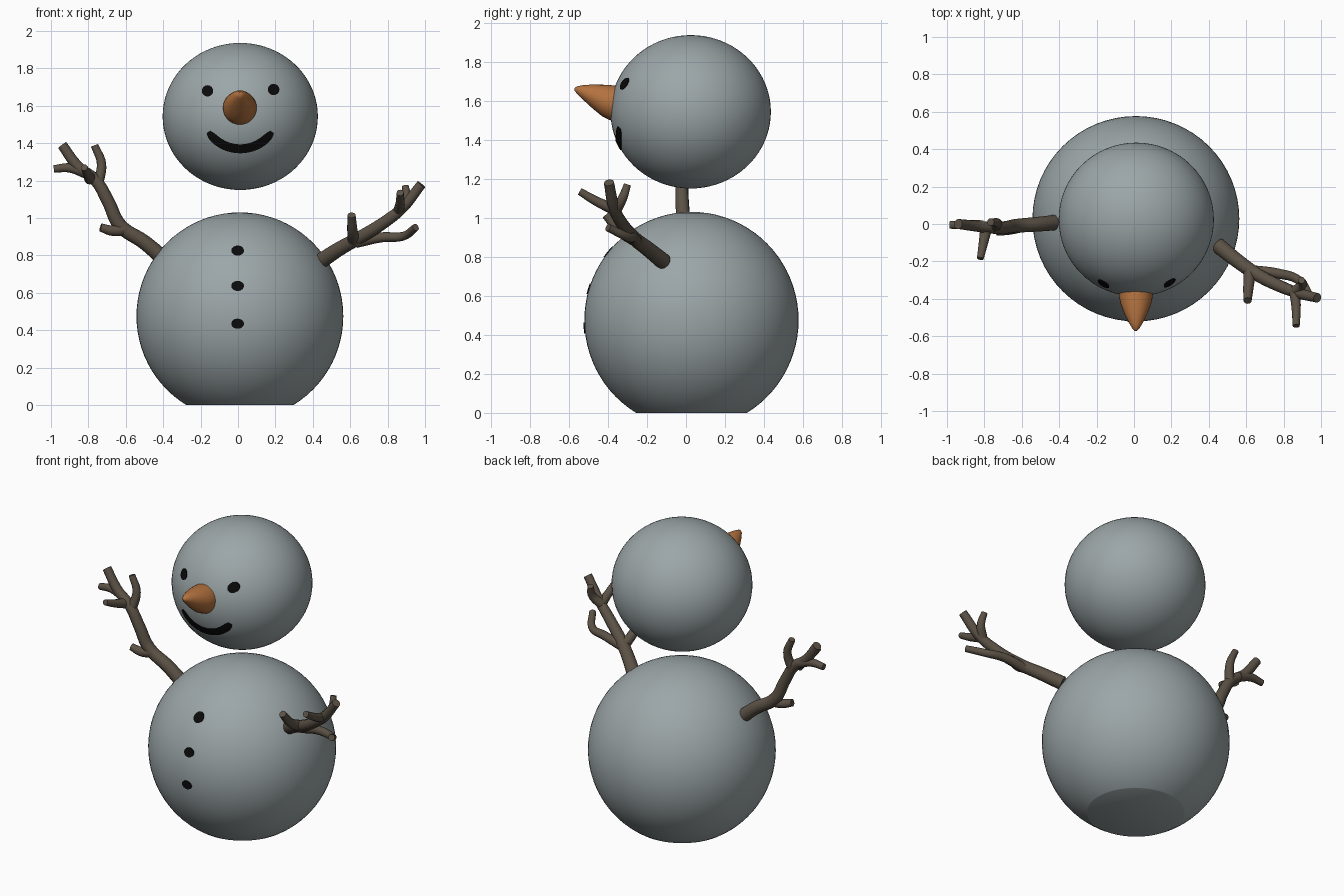
import bpy, bmesh, math
from mathutils import Vector, Matrix

if "Cube" in bpy.data.objects:
    bpy.data.objects.remove(bpy.data.objects["Cube"])


def material(name, rgb):
    m = bpy.data.materials.new(name)
    m.diffuse_color = (*rgb, 1)
    m.use_nodes = True
    m.node_tree.nodes["Principled BSDF"].inputs["Base Color"].default_value = m.diffuse_color
    return m


SNOW = material("pale grey snow", (0.33, 0.38, 0.39))
ORANGE = material("carrot orange", (0.46, 0.17, 0.05))
BARK = material("bark brown", (0.105, 0.083, 0.06))
COAL = material("coal black", (0.003, 0.003, 0.003))

BODY = (Vector((0.01, 0.028, 0.475)), Vector((0.553, 0.549, 0.555)))
HEAD = (Vector((0.012, 0.024, 1.543)), Vector((0.415, 0.411, 0.393)))


def finish(name, bm, mat):
    bmesh.ops.recalc_face_normals(bm, faces=bm.faces)
    me = bpy.data.meshes.new(name)
    bm.to_mesh(me)
    bm.free()
    me.materials.append(mat)
    ob = bpy.data.objects.new(name, me)
    bpy.context.collection.objects.link(ob)
    smooth(ob)
    return ob


def smooth(ob):
    bpy.ops.object.select_all(action='DESELECT')
    ob.select_set(True)
    bpy.context.view_layer.objects.active = ob
    bpy.ops.object.shade_smooth_by_angle(angle=math.radians(50))


def snowball(name, ball, cut_floor=False):
    c, r = ball
    bm = bmesh.new()
    bmesh.ops.create_uvsphere(bm, u_segments=64, v_segments=40, radius=1,
                              matrix=Matrix.Translation(c) @ Matrix.Diagonal((*r, 1)))
    if cut_floor:
        res = bmesh.ops.bisect_plane(bm, geom=bm.verts[:] + bm.edges[:] + bm.faces[:],
                                     plane_co=(0, 0, 0), plane_no=(0, 0, -1), clear_outer=True)
        edges = [e for e in res['geom_cut'] if isinstance(e, bmesh.types.BMEdge)]
        bmesh.ops.contextual_create(bm, geom=edges)
    return finish(name, bm, SNOW)


snowball("body", BODY, True)
snowball("head", HEAD)


# Thin coal plates laid on the front of a snowball
def on_ball(ball, x, z, lift):
    c, r = ball
    u, w = (x - c.x) / r.x, (z - c.z) / r.z
    return Vector((x, c.y - r.y * math.sqrt(max(0, 1 - u * u - w * w)) - lift, z))


def plate(name, ball, rows):
    """rows: outline points in pairs (x, z), outer and inner side of a strip"""
    bm = bmesh.new()
    layers = []
    for lift in (0.005, -0.003):
        layers.append([[bm.verts.new(on_ball(ball, x, z, lift)) for x, z in row] for row in rows])
    f, b = layers
    n, m = len(rows), len(rows[0])
    for i in range(n - 1):
        for j in range(m - 1):
            for L in (f, b):
                bm.faces.new((L[i][j], L[i][j + 1], L[i + 1][j + 1], L[i + 1][j]))
    rim = [(i, 0) for i in range(n)] + [(n - 1, j) for j in range(1, m)]
    rim += [(i, m - 1) for i in range(n - 2, -1, -1)] + [(0, j) for j in range(m - 2, 0, -1)]
    for (i, j), (k, l) in zip(rim, rim[1:] + rim[:1]):
        bm.faces.new((f[i][j], f[k][l], b[k][l], b[i][j]))
    return finish(name, bm, COAL)


def dot(name, ball, x, z, rx, rz):
    rows = []
    for i in range(13):
        a = math.pi * (0.03 + 0.94 * i / 12)
        rows.append([(x - rx * math.cos(a), z + s * rz * math.sin(a)) for s in (1, 0, -1)])
    plate(name, ball, rows)


dot("left_eye", HEAD, -0.163, 1.68, 0.03, 0.03)
dot("right_eye", HEAD, 0.19, 1.687, 0.031, 0.03)
for i, z in enumerate((0.826, 0.637, 0.435)):
    dot(f"button_{i + 1}", BODY, -0.002, z, 0.034, 0.027)

# Mouth: smiling arc with rounded ends
rows = []
for i in range(33):
    t = -1 + i / 16
    a = math.radians(56) * t
    w = 0.024 * max(0.25, 1 - abs(t) ** 10) ** 0.5
    rows.append([(0.012 + (0.205 + s * w) * math.sin(a), 1.575 - (0.205 + s * w) * math.cos(a))
                 for s in (-1, 0, 1)])
plate("mouth", HEAD, rows)

# Carrot nose: rings tapering to a raised blunt tip
bm = bmesh.new()
rings = []
for y, z, r in ((-0.34, 1.585, 0.09), (-0.39, 1.59, 0.09), (-0.43, 1.601, 0.081),
                (-0.48, 1.622, 0.061), (-0.53, 1.643, 0.036), (-0.56, 1.655, 0.018),
                (-0.572, 1.658, 0.005)):
    rings.append([bm.verts.new((0.01 + r * math.cos(a), y, z + r * math.sin(a)))
                  for a in (2 * math.pi * k / 28 for k in range(28))])
for p, q in zip(rings, rings[1:]):
    for k in range(28):
        bm.faces.new((p[k], p[(k + 1) % 28], q[(k + 1) % 28], q[k]))
bm.faces.new(rings[0])
bm.faces.new(rings[-1])
finish("nose", bm, ORANGE)


# Stick arms: tapered curves for the main stem and its twigs
def stick_arm(name, branches):
    cu = bpy.data.curves.new(name, 'CURVE')
    cu.dimensions = '3D'
    cu.bevel_depth = 1
    cu.bevel_resolution = 4
    cu.resolution_u = 6
    cu.use_fill_caps = True
    for r0, r1, pts in branches:
        sp = cu.splines.new('BEZIER')
        sp.bezier_points.add(len(pts) - 1)
        for i, (bp, p) in enumerate(zip(sp.bezier_points, pts)):
            bp.co = p
            bp.handle_left_type = bp.handle_right_type = 'AUTO'
            bp.radius = r0 + (r1 - r0) * i / (len(pts) - 1)
    cu.materials.append(BARK)
    ob = bpy.data.objects.new(name, cu)
    bpy.context.collection.objects.link(ob)
    bpy.ops.object.select_all(action='DESELECT')
    ob.select_set(True)
    bpy.context.view_layer.objects.active = ob
    bpy.ops.object.convert(target='MESH')
    smooth(bpy.context.view_layer.objects.active)


stick_arm("left_arm", [
    (0.042, 0.027, [(-0.40, 0.01, 0.785), (-0.50, 0.0, 0.87), (-0.63, -0.01, 0.96),
                    (-0.695, -0.02, 1.09), (-0.76, -0.02, 1.20), (-0.855, -0.01, 1.275),
                    (-0.94, 0.0, 1.39)]),
    (0.03, 0.02, [(-0.81, -0.01, 1.24), (-0.90, -0.005, 1.268), (-0.985, -0.005, 1.262)]),
    (0.03, 0.02, [(-0.75, -0.02, 1.18), (-0.73, 0.005, 1.29), (-0.767, 0.01, 1.388)]),
    (0.032, 0.018, [(-0.79, -0.02, 1.21), (-0.805, -0.10, 1.235), (-0.822, -0.185, 1.27)]),
    (0.034, 0.022, [(-0.60, -0.01, 0.94), (-0.67, -0.03, 0.932), (-0.735, -0.04, 0.95)]),
])
stick_arm("right_arm", [
    (0.042, 0.026, [(0.45, -0.115, 0.775), (0.55, -0.195, 0.84), (0.65, -0.265, 0.895),
                    (0.786, -0.335, 0.98), (0.88, -0.37, 1.055), (0.98, -0.395, 1.18)]),
    (0.034, 0.022, [(0.62, -0.25, 0.88), (0.612, -0.335, 0.93), (0.607, -0.41, 1.015)]),
    (0.03, 0.02, [(0.63, -0.25, 0.87), (0.77, -0.265, 0.897), (0.88, -0.30, 0.902),
                  (0.95, -0.40, 0.95)]),
    (0.03, 0.019, [(0.86, -0.36, 1.04), (0.867, -0.45, 1.08), (0.867, -0.545, 1.135)]),
    (0.03, 0.019, [(0.86, -0.36, 1.04), (0.90, -0.325, 1.10), (0.895, -0.30, 1.17)]),
])
